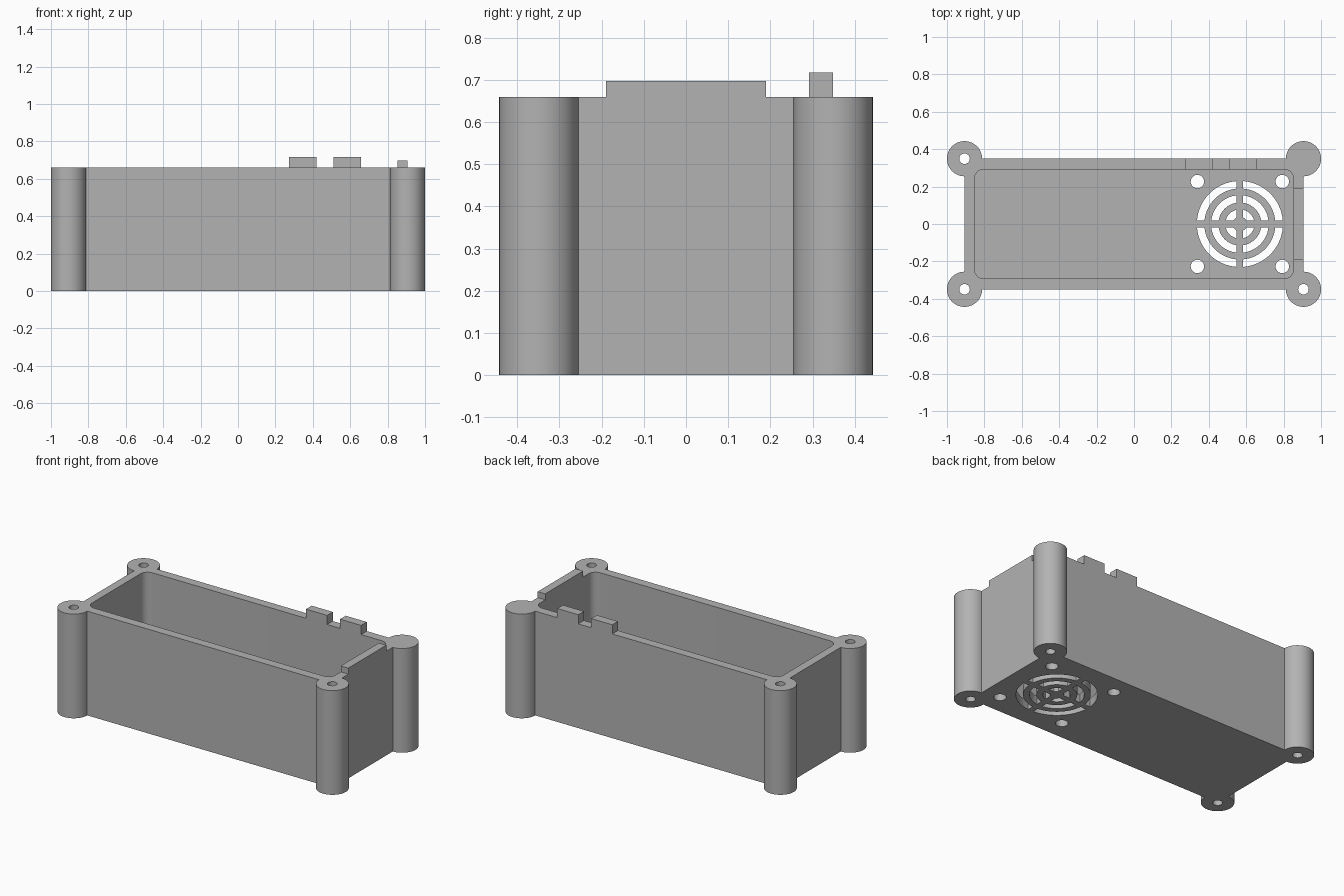
import bpy
import bmesh
from math import asin, cos, sin, pi, radians

if "Cube" in bpy.data.objects:
    bpy.data.objects.remove(bpy.data.objects["Cube"])

BODY_X, BODY_Y, HEIGHT = 0.906, 0.349, 0.66
CAV_X, CAV_Y, FLOOR = 0.853, 0.292, 0.053
FAN_X, FAN_SCREW, BAR = 0.566, 0.227, 0.018
CORNERS = [(sx, sy) for sx in (-1, 1) for sy in (-1, 1)]

grey = bpy.data.materials.new("plain grey")
grey.use_nodes = True
grey.diffuse_color = (0.45, 0.45, 0.45, 1)
grey.node_tree.nodes["Principled BSDF"].inputs["Base Color"].default_value = grey.diffuse_color


def arc(cx, cy, r, a0, a1, n):
    """Points along an arc, both ends included."""
    return [(cx + r * cos(a0 + (a1 - a0) * i / n), cy + r * sin(a0 + (a1 - a0) * i / n))
            for i in range(n + 1)]


def circle(cx, cy, r, n=64):
    return arc(cx, cy, r, 0, 2 * pi, n)[:-1]


def rect(x0, x1, y0, y1):
    return [(x0, y0), (x1, y0), (x1, y1), (x0, y1)]


def prisms(name, outlines, z0, z1):
    """One object made of upright prisms, one for each outline."""
    bm = bmesh.new()
    for pts in outlines:
        base = bm.faces.new([bm.verts.new((x, y, z0)) for x, y in pts])
        top = bmesh.ops.extrude_face_region(bm, geom=[base])["geom"]
        bmesh.ops.translate(bm, vec=(0, 0, z1 - z0),
                            verts=[v for v in top if isinstance(v, bmesh.types.BMVert)])
    bmesh.ops.recalc_face_normals(bm, faces=bm.faces)
    mesh = bpy.data.meshes.new(name)
    bm.to_mesh(mesh)
    bm.free()
    mesh.materials.append(grey)
    obj = bpy.data.objects.new(name, mesh)
    bpy.context.collection.objects.link(obj)
    return obj


def combine(target, tool, operation):
    """Apply a boolean and discard the tool."""
    mod = target.modifiers.new(operation, "BOOLEAN")
    mod.operation, mod.solver, mod.object = operation, "EXACT", tool
    tool.hide_render = True
    bpy.ops.object.select_all(action="DESELECT")
    bpy.context.view_layer.objects.active = target
    target.select_set(True)
    bpy.ops.object.modifier_apply(modifier=mod.name)
    bpy.data.objects.remove(tool)


# Box with a round screw pillar on each corner
box = prisms("enclosure_box", [rect(-BODY_X, BODY_X, -BODY_Y, BODY_Y)], 0, HEIGHT)
pillars = [circle(sx * BODY_X, sy * BODY_Y, 0.094) for sx, sy in CORNERS]
combine(box, prisms("corner_pillars", pillars, 0, HEIGHT), "UNION")

# Open cavity with rounded corners
r = 0.05
cavity = []
for i, (sx, sy) in enumerate([(1, 1), (-1, 1), (-1, -1), (1, -1)]):
    cavity += arc(sx * (CAV_X - r), sy * (CAV_Y - r), r, i * pi / 2, (i + 1) * pi / 2, 12)
combine(box, prisms("cavity_cutter", [cavity], FLOOR, 1), "DIFFERENCE")

# Screw holes through the pillars
screws = [circle(sx * BODY_X, sy * BODY_Y, 0.028, 32) for sx, sy in CORNERS]
combine(box, prisms("screw_hole_cutter", screws, -0.1, 1), "DIFFERENCE")

# Fan grille: ring slots split by a cross, and four fan screw holes
vents = [circle(FAN_X + sx * FAN_SCREW, sy * FAN_SCREW, 0.036, 32) for sx, sy in CORNERS]
for outer, inner in ((0.23, 0.19), (0.154, 0.115), (0.078, 0.039)):
    for q in range(4):
        ao, ai = asin(BAR / outer), asin(BAR / inner)
        start, end = q * pi / 2, (q + 1) * pi / 2
        vents.append(arc(FAN_X, 0, outer, start + ao, end - ao, 16)
                     + arc(FAN_X, 0, inner, end - ai, start + ai, 16))
combine(box, prisms("fan_grille_cutter", vents, -0.1, 0.3), "DIFFERENCE")

bpy.ops.object.shade_smooth_by_angle(angle=radians(30))

# Raised tabs on the rim
prisms("back_rim_tabs", [rect(x, x + 0.148, CAV_Y, BODY_Y) for x in (0.272, 0.51)], HEIGHT, 0.718)
prisms("left_rim_tab", [rect(CAV_X, BODY_X, -0.19, 0.19)], HEIGHT, 0.698)
